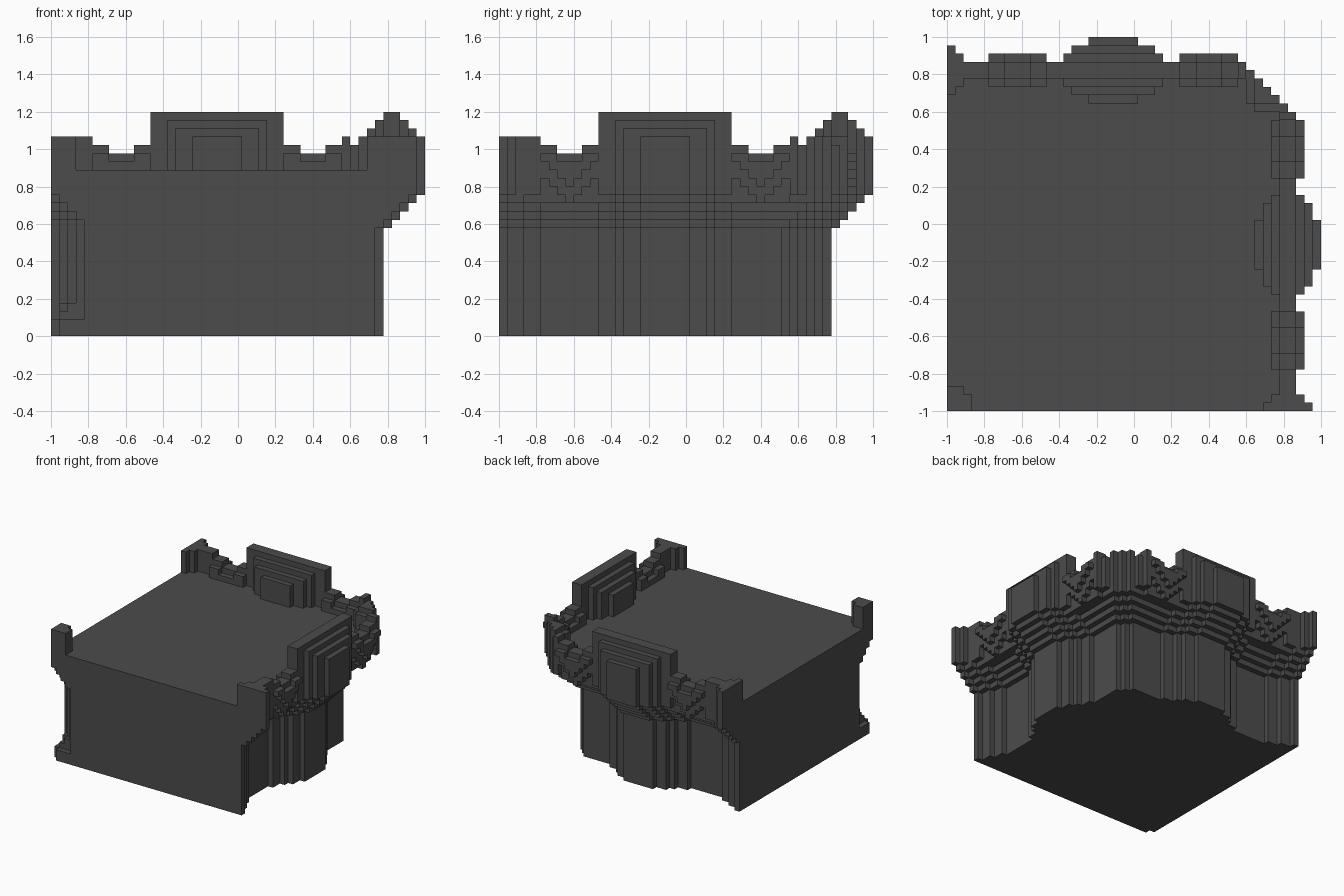
import bpy, bmesh

if "Cube" in bpy.data.objects:
    bpy.data.objects.remove(bpy.data.objects["Cube"])

# Block-built fortress corner: 45 x 45 x 27 cells, mirrored across the x = y diagonal
N, TOP, FLOOR = 45, 27, 20
U = 2.0 / N

stone = bpy.data.materials.new("dark_grey_stone")
stone.diffuse_color = (0.072, 0.072, 0.072, 1)
stone.use_nodes = True
stone.node_tree.nodes["Principled BSDF"].inputs["Base Color"].default_value = stone.diffuse_color


def bulge(j):
    """Steps by which the central bastion swells from the wall."""
    a = abs(j - 19.5)
    return 3 if a < 3 else 2 if a < 5 else 1 if a < 6 else 0


def notch(j):
    """Distance from the centre of a crenel bracket, or None."""
    for c in (8, 31):
        if abs(j - c) <= 3:
            return abs(j - c)
    return None


def base_wall(j):
    """Outer extent of the lower wall."""
    if j < 5:
        return (39, 38, 38, 37, 37)[j]
    if abs(j - 19.5) < 8:
        return 37 + bulge(j)
    return 36


def upper_wall(j, k):
    """Outer extent of the overhanging upper wall, with V brackets."""
    if j < 2:
        return 44 - j
    m = notch(j)
    if m is not None:
        b = 16 + m
        return 41 + (k >= b) + (k >= b + 2)
    return 42 + bulge(j)


def extent(j, k):
    if k < 13:
        return base_wall(j)
    if k < 17:                                   # stepped corbels
        e = base_wall(j) + k - 12
        return max(e, upper_wall(j, k)) if notch(j) is not None and k == 16 else e
    return upper_wall(j, k)


EXT = [[extent(j, k) for j in range(N)] for k in range(TOP)]


def inside_outline(i, j, k):
    cut = 68 if k < 13 else min(76, 68 + 2 * (k - 12))
    return i < EXT[k][j] and j < EXT[k][i] and i + j <= cut


def corner_recess(i, j, k):
    """Hollow below the small turret at the inner corner."""
    s = i + j
    if k < 2:
        return s < 1
    if k < 14:
        if k < 4 and i > 0 and j > 0:
            return s < k
        return s < 4
    return s < 17 - k


def wall_height(j):
    """Top of the parapet along its length."""
    m = notch(j)
    if m is not None:
        return 22 if m < 2 else 23
    if 12 <= j <= 27:
        return 27
    return 23 if j == 36 else 24


def parapet_side(i, j):
    """Parapet top height at depth i on the side running along j."""
    inner = 40 - bulge(j) - (notch(j) is not None)
    if j < 2:
        inner = 38 + j
    if i < inner:
        return 0
    d = max(0, 40 - i, i - 41)
    return wall_height(j) - (0 if j < 5 else d)


def parapet_top(i, j):
    if i >= 36 and j >= 36:                      # chamfered outer corner
        if i + j < 73:
            return 0
        return 23 if 36 in (i, j) else 24
    return max(parapet_side(i, j), parapet_side(j, i))


body, parapet, turret = set(), set(), set()
for i in range(N):
    for j in range(N):
        t = parapet_top(i, j)
        for k in range(TOP):
            if k < FLOOR:
                if inside_outline(i, j, k) and not corner_recess(i, j, k):
                    body.add((i, j, k))
            elif i < 3 and j < 3 and i + j <= 3:
                if k < 24:
                    turret.add((i, j, k))
            elif k < t and inside_outline(i, j, k):
                parapet.add((i, j, k))
solid = body | parapet | turret


def build(name, cells):
    """Make an object from the exposed sides of its cells."""
    bm = bmesh.new()
    verts = {}

    def vert(p):
        if p not in verts:
            verts[p] = bm.verts.new((p[0] * U - 1, p[1] * U - 1, p[2] * U))
        return verts[p]

    for c in sorted(cells):
        for axis in range(3):
            a, b = (axis + 1) % 3, (axis + 2) % 3
            for side in (0, 1):
                n = list(c)
                n[axis] += 2 * side - 1
                if tuple(n) in solid:
                    continue
                loop = []
                for da, db in ((0, 0), (1, 0), (1, 1), (0, 1)):
                    p = list(c)
                    p[axis] += side
                    p[a] += da
                    p[b] += db
                    loop.append(vert(tuple(p)))
                bm.faces.new(loop if side else loop[::-1])
    me = bpy.data.meshes.new(name)
    bm.to_mesh(me)
    bm.free()
    me.materials.append(stone)
    bpy.context.collection.objects.link(bpy.data.objects.new(name, me))


build("wall_body", body)
build("parapet", parapet)
build("corner_turret", turret)
